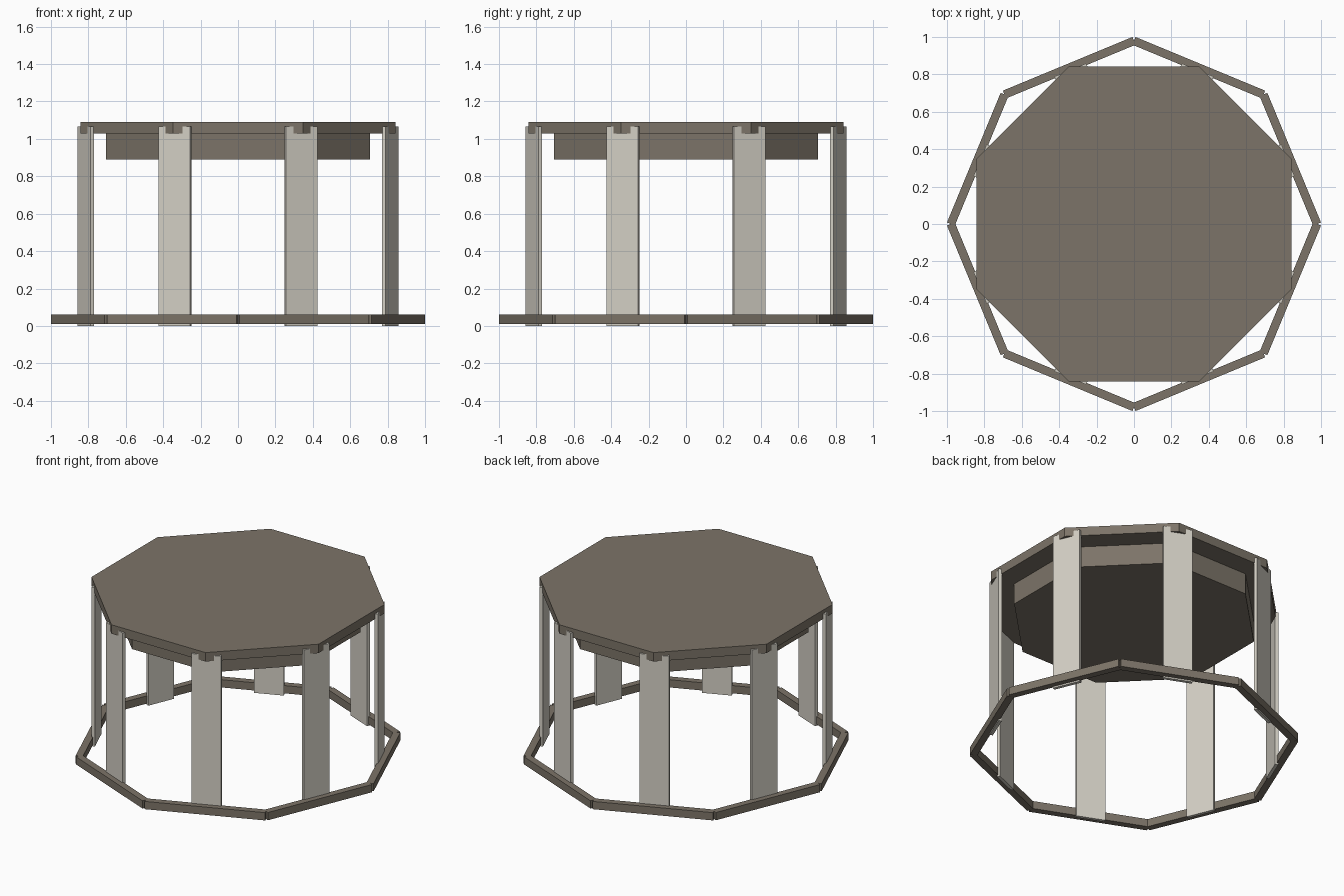
import bpy, bmesh, math
from mathutils import Matrix

if "Cube" in bpy.data.objects:
    bpy.data.objects.remove(bpy.data.objects["Cube"])

SIDES = 8
STEP = math.tau / SIDES
HALF = STEP / 2


def material(name, rgb):
    m = bpy.data.materials.new(name)
    m.diffuse_color = (*rgb, 1)
    m.use_nodes = True
    m.node_tree.nodes["Principled BSDF"].inputs["Base Color"].default_value = m.diffuse_color
    return m


BROWN = material("taupe_brown", (0.202, 0.174, 0.138))
CREAM = material("pale_cream", (0.66, 0.63, 0.56))


def finish(bm, name, mat):
    me = bpy.data.meshes.new(name)
    bm.to_mesh(me)
    bm.free()
    me.materials.append(mat)
    ob = bpy.data.objects.new(name, me)
    bpy.context.collection.objects.link(ob)
    return ob


def octagon_slab(name, apothem, z0, z1, mat):
    """Solid octagon with flat sides facing the x and y axes."""
    bm = bmesh.new()
    r = apothem / math.cos(HALF)
    place = Matrix.Translation((0, 0, (z0 + z1) / 2)) @ Matrix.Rotation(HALF, 4, 'Z')
    bmesh.ops.create_cone(bm, cap_ends=True, segments=SIDES, radius1=r, radius2=r,
                          depth=z1 - z0, matrix=place)
    return finish(bm, name, mat)


def board(name, angle, r0, r1, width, z0, z1, mat):
    """Upright board set tangentially at the given angle around the centre."""
    bm = bmesh.new()
    place = (Matrix.Rotation(angle, 4, 'Z')
             @ Matrix.Translation(((r0 + r1) / 2, 0, (z0 + z1) / 2))
             @ Matrix.Diagonal((r1 - r0, width, z1 - z0, 1)))
    bmesh.ops.create_cube(bm, size=1, matrix=place)
    return finish(bm, name, mat)


# Table top and the smaller block below it
octagon_slab("table_top", 0.842, 1.03, 1.09, BROWN)
octagon_slab("under_block", 0.705, 0.89, 1.03, BROWN)

# Flat legs under the top's corners, and the floor rails outside them
for i in range(SIDES):
    a = HALF + i * STEP
    board(f"leg_{i + 1}", a, 0.870, 0.891, 0.184, 0.0, 1.065, CREAM)
    board(f"floor_rail_{i + 1}", a, 0.882, 0.927, 0.75, 0.01, 0.062, BROWN)
